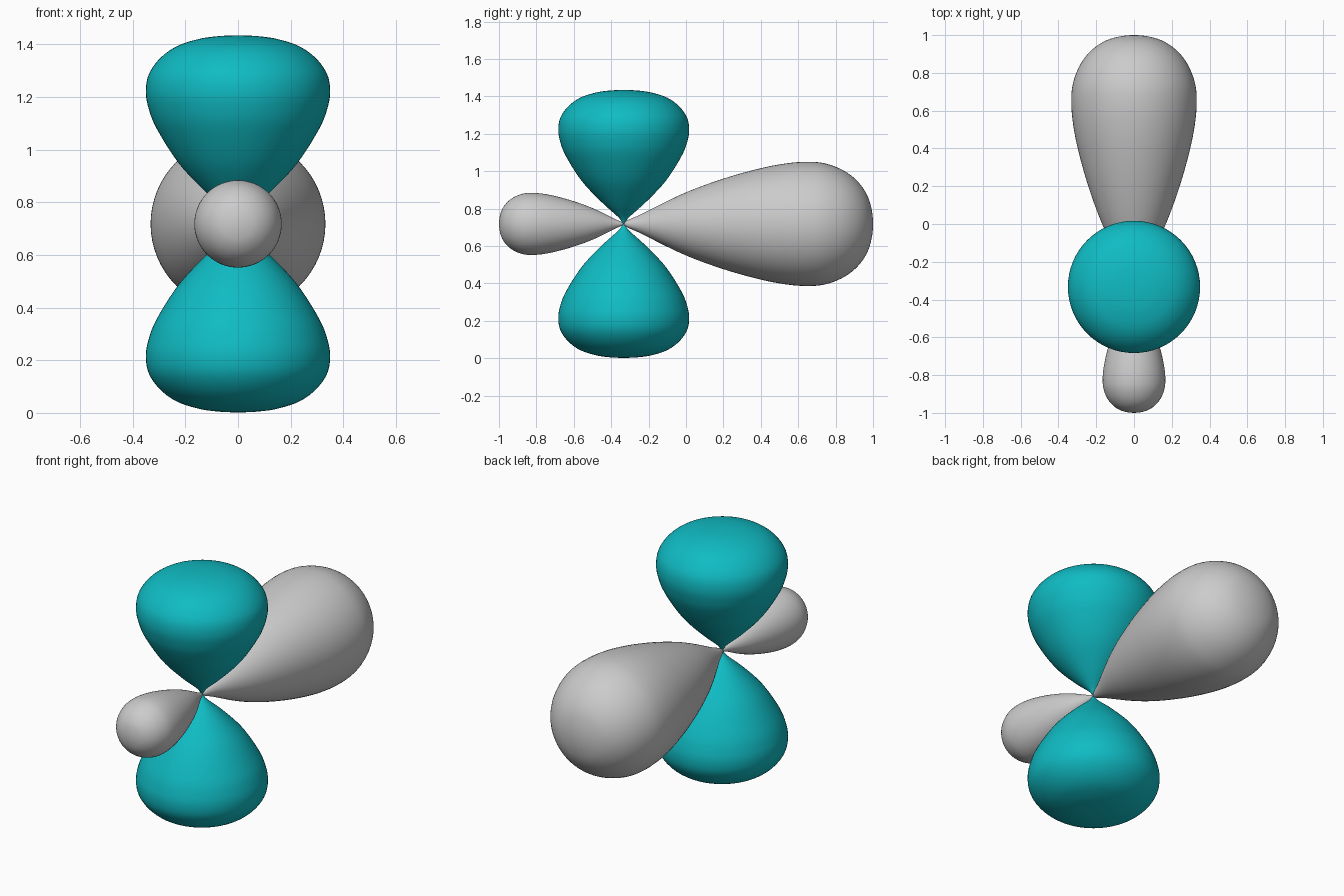
import bpy, bmesh, math
from mathutils import Vector, Matrix

if "Cube" in bpy.data.objects:
    bpy.data.objects.remove(bpy.data.objects["Cube"])

CENTRE = Vector((0, -0.333, 0.718))
SEGMENTS = 64

# Half profiles as (distance from the shared node, radius)
FAT = [(0, 0), (0.035, 0.028), (0.12, 0.122), (0.23, 0.225), (0.36, 0.308),
       (0.44, 0.34), (0.505, 0.35), (0.57, 0.338), (0.63, 0.295), (0.675, 0.232),
       (0.702, 0.15), (0.713, 0.075), (0.716, 0)]
LONG = [(0, 0), (0.10, 0.055), (0.32, 0.163), (0.53, 0.241), (0.73, 0.297),
        (0.88, 0.325), (1.0, 0.332), (1.09, 0.32), (1.18, 0.283), (1.25, 0.228),
        (1.30, 0.157), (1.325, 0.08), (1.333, 0)]


def smooth_profile(points, steps=5):
    """Catmull-Rom curve through the points, mirrored at both poles."""
    first, last = points[1], points[-2]
    p = [(first[0], -first[1])] + points + [(last[0], -last[1])]
    p = [Vector(q) for q in p]
    out = []
    for a, b, c, d in zip(p, p[1:], p[2:], p[3:]):
        for i in range(steps):
            t = i / steps
            out.append(0.5 * (2 * b + (c - a) * t + (2 * a - 5 * b + 4 * c - d) * t * t
                              + (3 * b - a - 3 * c + d) * t ** 3))
    return out + [p[-2]]


def lobe(name, points, direction, scale=1.0, material=None):
    """Lathe a profile about z, then aim it along direction from the node."""
    bm = bmesh.new()
    verts = [bm.verts.new((max(r, 0) * scale, 0, d * scale))
             for d, r in smooth_profile(points)]
    edges = [bm.edges.new(pair) for pair in zip(verts, verts[1:])]
    bmesh.ops.spin(bm, geom=verts + edges, axis=(0, 0, 1), cent=(0, 0, 0),
                   angle=math.tau, steps=SEGMENTS)
    bmesh.ops.remove_doubles(bm, verts=bm.verts, dist=1e-5)
    bmesh.ops.recalc_face_normals(bm, faces=bm.faces)
    for f in bm.faces:
        f.smooth = True
    mesh = bpy.data.meshes.new(name)
    bm.to_mesh(mesh)
    bm.free()
    if material:
        mesh.materials.append(material)
    ob = bpy.data.objects.new(name, mesh)
    turn = Vector((0, 0, 1)).rotation_difference(Vector(direction))
    ob.matrix_world = Matrix.Translation(CENTRE) @ turn.to_matrix().to_4x4()
    bpy.context.collection.objects.link(ob)


teal = bpy.data.materials.new("teal")
teal.diffuse_color = (0.005, 0.5, 0.55, 1)
teal.use_nodes = True
teal.node_tree.nodes["Principled BSDF"].inputs["Base Color"].default_value = teal.diffuse_color

# Vertical pair of equal teal lobes
lobe("upper_lobe", FAT, (0, 0, 1), material=teal)
lobe("lower_lobe", FAT, (0, 0, -1), material=teal)

# Horizontal grey pair, the front one half size
lobe("large_back_lobe", LONG, (0, 1, 0))
lobe("small_front_lobe", LONG, (0, -1, 0), scale=0.5)
